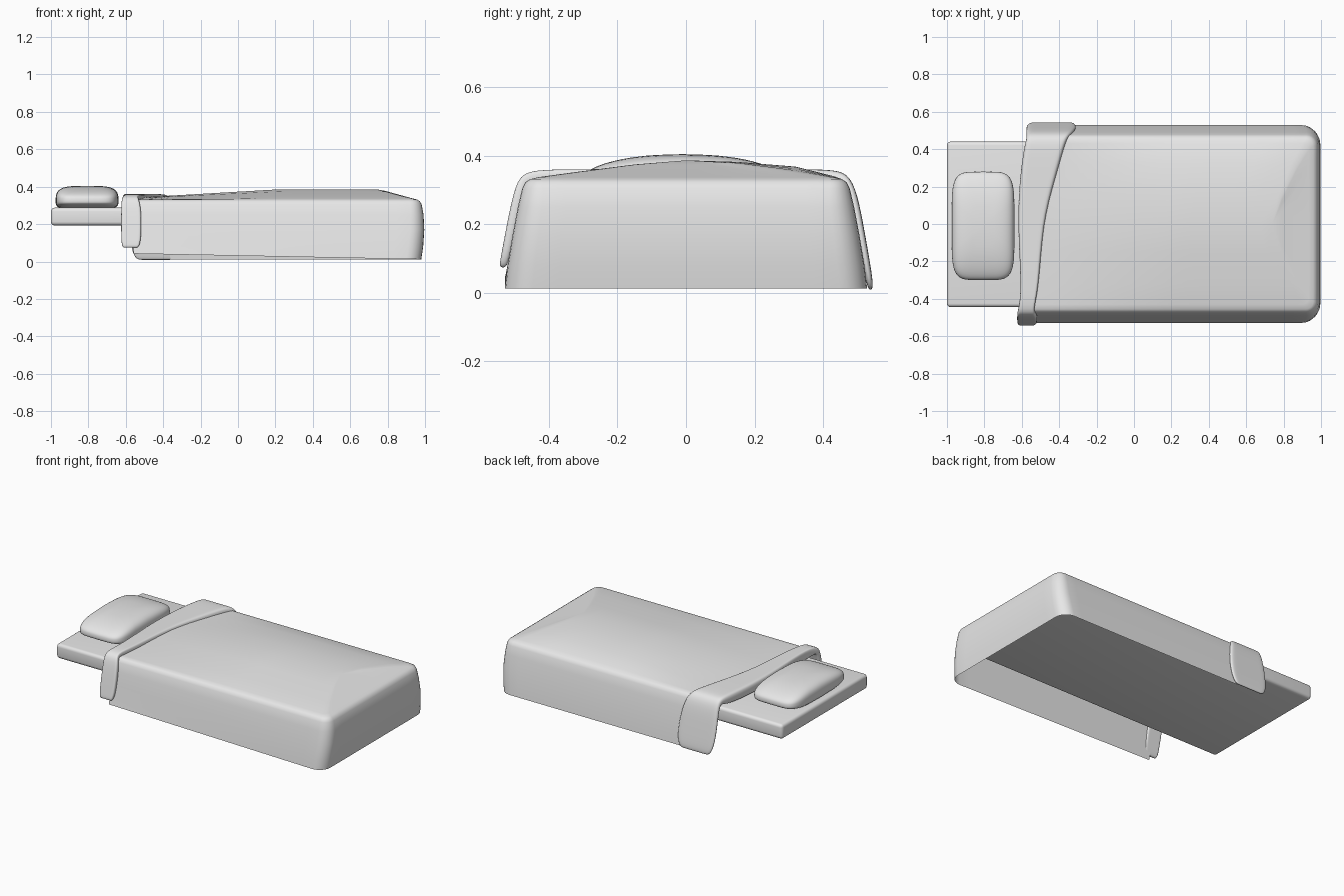
import bpy, bmesh, math
from mathutils import Vector

cube = bpy.data.objects.get("Cube")
if cube:
    bpy.data.objects.remove(cube, do_unlink=True)

# One plain cloth colour for everything
grey = bpy.data.materials.new("cloth_grey")
grey.use_nodes = True
colour = (0.8, 0.8, 0.8, 1)
grey.diffuse_color = colour
grey.node_tree.nodes["Principled BSDF"].inputs["Base Color"].default_value = colour


def finish(name, bm, angle=40):
    bmesh.ops.recalc_face_normals(bm, faces=bm.faces)
    mesh = bpy.data.meshes.new(name)
    bm.to_mesh(mesh)
    bm.free()
    obj = bpy.data.objects.new(name, mesh)
    bpy.context.collection.objects.link(obj)
    mesh.materials.append(grey)
    bpy.ops.object.select_all(action='DESELECT')
    obj.select_set(True)
    bpy.context.view_layer.objects.active = obj
    bpy.ops.object.shade_smooth_by_angle(angle=math.radians(angle))
    return obj


def bridge(bm, rows, closed=False):
    """Skin neighbouring rows of vertices with quads."""
    for a, b in zip(rows, rows[1:]):
        n = len(a)
        for i in range(n if closed else n - 1):
            j = (i + 1) % n
            bm.faces.new((a[i], a[j], b[j], b[i]))


def interp(t, pts):
    for (t0, v0), (t1, v1) in zip(pts, pts[1:]):
        if t <= t1:
            return v0 + (v1 - v0) * max(0, (t - t0) / (t1 - t0))
    return pts[-1][1]


# Mattress: softly rounded slab
bm = bmesh.new()
bmesh.ops.create_cube(bm, size=1)
for v in bm.verts:
    v.co = Vector((v.co.x * 1.95 - 0.025, v.co.y * 0.885 - 0.002, v.co.z * 0.095 + 0.24))
bmesh.ops.bevel(bm, geom=bm.edges[:], offset=0.02, segments=4, profile=0.5, affect='EDGES')
finish("mattress", bm)

# Pillow: squared-off cushion arched along its length
bm = bmesh.new()
bmesh.ops.create_uvsphere(bm, u_segments=48, v_segments=24, radius=1)


def swell(value, power):
    return math.copysign(abs(value) ** power, value)


for v in bm.verts:
    level = max(-1, min(1, v.co.z))
    flat = math.sqrt(max(0, 1 - level * level))
    ring = flat ** 0.5
    cx, cy = (v.co.x / flat, v.co.y / flat) if flat > 0.001 else (0, 0)
    x, y = ring * swell(cx, 0.4), ring * swell(cy, 0.4)
    top = 0.082 * swell(level, 0.6) if level > 0 else 0.045 * swell(level, 0.6)
    v.co = Vector((-0.807 + 0.168 * x, -0.01 + 0.29 * y, 0.322 + top * (1 - 0.38 * y * y)))
finish("pillow", bm, 60)

# Blanket: U-shaped rings from the hem up to the crown, open at the head
LEVELS = [  # half width, foot x, height, corner radius
    (0.528, 0.98, 0.012, 0.08), (0.52, 0.99, 0.08, 0.08), (0.505, 0.996, 0.17, 0.075),
    (0.49, 0.992, 0.25, 0.07), (0.477, 0.982, 0.305, 0.06), (0.468, 0.972, 0.322, 0.05),
    (0.455, 0.958, 0.331, 0.04), (0.43, 0.935, 0.337, 0.035), (0.32, 0.87, 0.352, 0.03),
    (0.15, 0.79, 0.374, 0.02), (0, 0.74, 0.386, 0)]
HEAD = [(-0.53, -0.56), (-0.35, -0.56), (0, -0.53), (0.25, -0.47), (0.45, -0.42), (0.53, -0.36)]


def u_path(w, f, r):
    """Front side, rounded foot corner, foot, second corner, back side."""
    pts = []
    for side in (-1, 1):
        head = interp(side * w, HEAD)
        half = [(head + (f - r - head) * i / 20, side * w) for i in range(20)]
        for i in range(7):
            a = math.pi / 2 * i / 6
            half.append((f - r + r * math.sin(a), side * (w - r + r * math.cos(a))))
        half += [(f, side * (w - r) * (1 - i / 6)) for i in range(1, 6)]
        pts += half + [(f, 0)] if side < 0 else half[::-1]
    return pts


bm = bmesh.new()
rows = []
for w, f, z, r in LEVELS:
    row = []
    for x, y in u_path(w, f, r):
        h = z
        if z > 0.33:  # the crown sinks towards the head, the back half is fuller
            h = 0.33 + (z - 0.33) * interp(x, [(-0.5, 0.25), (0.22, 1)])
            if 0.1 < y < 0.45:
                h += 0.017 * math.sin((y - 0.1) / 0.35 * math.pi) * interp(x, [(-0.4, 0), (0.1, 1), (0.7, 1), (0.9, 0)])
        elif z < 0.05 and y < 0:  # front hem lifts towards the head
            h += interp(x, [(-0.56, 0.03), (0.95, 0)])
        row.append(bm.verts.new((x, y, h)))
    rows.append(row)
bridge(bm, rows)
bmesh.ops.remove_doubles(bm, verts=bm.verts, dist=0.0005)
finish("blanket", bm, 50)

# Turned-down fold: soft band over the bed with both ends hanging
STATIONS = [  # y, z, head-side x, foot-side x, thickness
    (-0.545, 0.075, -0.615, -0.535, 0.02), (-0.54, 0.1, -0.625, -0.52, 0.025),
    (-0.522, 0.2, -0.625, -0.515, 0.03), (-0.497, 0.32, -0.625, -0.52, 0.035),
    (-0.468, 0.358, -0.62, -0.54, 0.05), (-0.35, 0.36, -0.60, -0.508, 0.068),
    (0, 0.361, -0.625, -0.487, 0.068), (0.25, 0.361, -0.612, -0.418, 0.068),
    (0.42, 0.36, -0.587, -0.37, 0.065), (0.472, 0.35, -0.575, -0.355, 0.045),
    (0.5, 0.29, -0.575, -0.33, 0.03), (0.522, 0.17, -0.58, -0.308, 0.025),
    (0.543, 0.05, -0.57, -0.31, 0.02), (0.546, 0.008, -0.54, -0.34, 0.016)]
bm = bmesh.new()
rows = []
for i, (y, z, x0, x1, t) in enumerate(STATIONS):
    before, after = STATIONS[max(0, i - 1)], STATIONS[min(len(STATIONS) - 1, i + 1)]
    inward = Vector((0, after[1] - before[1], -(after[0] - before[0]))).normalized() * t
    outer = [Vector((x0 + (x1 - x0) * k, y, z)) for k in (0, 0.15, 0.5, 0.85, 1)]
    rows.append([bm.verts.new(p) for p in outer + [p + inward for p in reversed(outer)]])
bridge(bm, rows, closed=True)
for end in (rows[0], rows[-1]):
    for k in range(4):
        bm.faces.new((end[k], end[k + 1], end[8 - k], end[9 - k]))
fold = finish("blanket_fold", bm, 180)
soft = fold.modifiers.new("soften", 'SUBSURF')
soft.levels = soft.render_levels = 2
